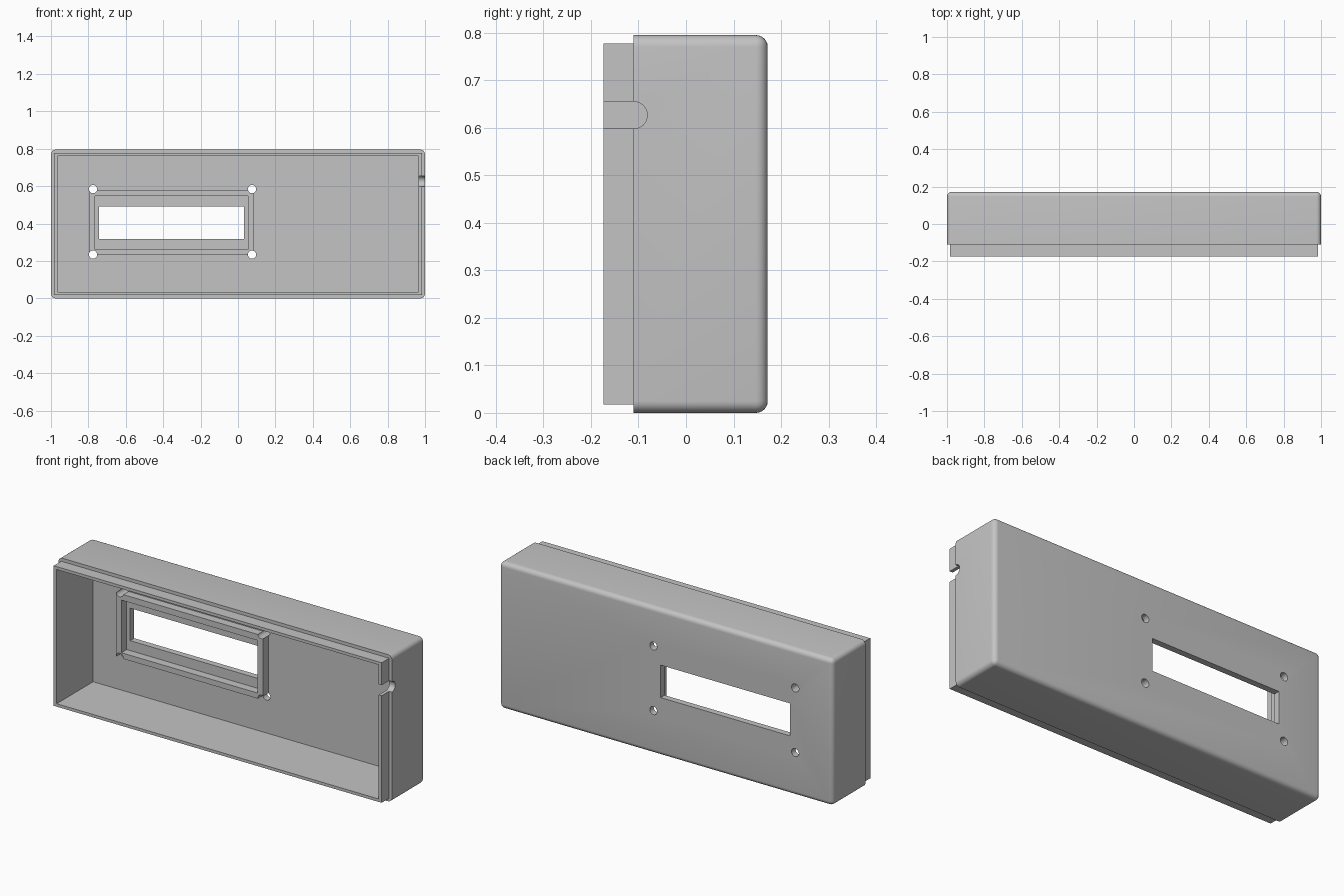
import bpy
import bmesh
from math import radians
from mathutils import Matrix, Vector

old = bpy.data.objects.get("Cube")
if old:
    bpy.data.objects.remove(old)

grey = bpy.data.materials.new("plain grey")
grey.use_nodes = True
colour = (0.55, 0.55, 0.55, 1)
grey.diffuse_color = colour
grey.node_tree.nodes["Principled BSDF"].inputs["Base Color"].default_value = colour

BACK, STEP, FRONT, HEIGHT = 0.172, -0.11, -0.174, 0.795
FLOOR = 0.138   # inside face of the rear panel


def finish(name, bm):
    mesh = bpy.data.meshes.new(name)
    bm.to_mesh(mesh)
    bm.free()
    mesh.materials.append(grey)
    obj = bpy.data.objects.new(name, mesh)
    bpy.context.collection.objects.link(obj)
    return obj


def box(name, x, y, z, radius=0):
    """Box between ranges; a radius rounds every edge except the front ones."""
    bm = bmesh.new()
    bmesh.ops.create_cube(bm, size=1)
    size = Vector((x[1] - x[0], y[1] - y[0], z[1] - z[0]))
    centre = Vector((x[0] + x[1], y[0] + y[1], z[0] + z[1])) / 2
    bmesh.ops.transform(bm, matrix=Matrix.Translation(centre) @ Matrix.Diagonal(size).to_4x4(),
                        verts=bm.verts)
    if radius:
        edges = [e for e in bm.edges if any(v.co.y > centre.y for v in e.verts)]
        bmesh.ops.bevel(bm, geom=edges, offset=radius, segments=6, profile=0.5,
                        affect='EDGES', clamp_overlap=True)
    return finish(name, bm)


def rod(name, centre, radius, length, rotation):
    bm = bmesh.new()
    bmesh.ops.create_cone(bm, cap_ends=True, segments=32, radius1=radius, radius2=radius,
                          depth=length, matrix=Matrix.Translation(centre) @ rotation)
    return finish(name, bm)


def combine(target, tool, operation='DIFFERENCE'):
    tool.hide_render = True
    mod = target.modifiers.new("combine", 'BOOLEAN')
    mod.operation = operation
    mod.solver = 'EXACT'
    mod.object = tool
    bpy.ops.object.select_all(action='DESELECT')
    bpy.context.view_layer.objects.active = target
    target.select_set(True)
    bpy.ops.object.modifier_apply(modifier=mod.name)
    bpy.data.objects.remove(tool)


# Rounded shell with a stepped lip, hollowed from the front
shell = box("enclosure_shell", (-1, 1), (STEP, BACK), (0, HEIGHT), 0.025)
combine(shell, box("lip", (-0.983, 0.983), (FRONT, 0), (0.018, HEIGHT - 0.018)), 'UNION')
combine(shell, box("cavity", (-0.965, 0.965), (-0.4, FLOOR), (0.034, HEIGHT - 0.034)))

# Display window
combine(shell, box("window", (-0.743, 0.032), (0, 0.4), (0.316, 0.492)))

# Raised frame around the window
frame = box("window_frame", (-0.797, 0.085), (0.093, FLOOR + 0.002), (0.232, 0.58))
combine(frame, box("frame_opening", (-0.764, 0.053), (0, 0.4), (0.262, 0.547)))

# Screw holes through panel and frame corners
for x in (-0.775, 0.075):
    for z in (0.234, 0.584):
        for part in (shell, frame):
            combine(part, rod("screw_hole", (x, 0.15, z), 0.022, 0.3,
                              Matrix.Rotation(radians(90), 4, 'X')))

# Round-ended cable slot in the left wall
combine(shell, box("slot", (0.9, 1.1), (-0.3, STEP), (0.598, 0.655)))
combine(shell, rod("slot_end", (1, STEP, 0.6265), 0.0285, 0.2,
                   Matrix.Rotation(radians(90), 4, 'Y')))

for part in (shell, frame):
    bpy.ops.object.select_all(action='DESELECT')
    bpy.context.view_layer.objects.active = part
    part.select_set(True)
    bpy.ops.object.shade_smooth_by_angle(angle=radians(30))
